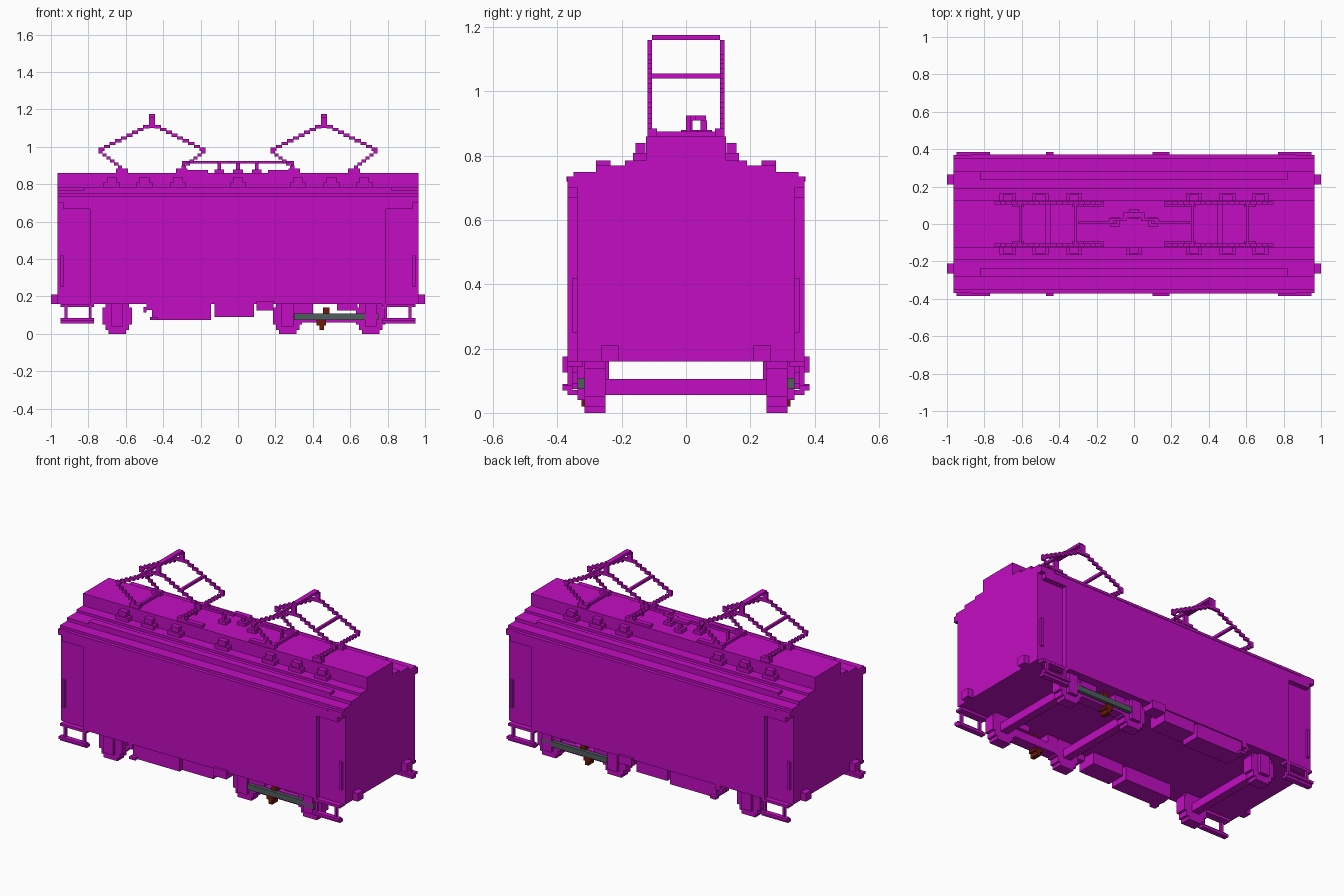
import bpy
import bmesh
from mathutils import Vector

cube = bpy.data.objects.get("Cube")
if cube:
    bpy.data.objects.remove(cube)

# Main levels and half-sizes
BLOCK = 1 / 64
FLOOR, EAVES, HOOD = .16, .7, .86
END, SIDE, DOOR = .965, .368, .79
RECESS = SIDE - 2 * BLOCK
STEP_EDGE = SIDE + BLOCK
WHEEL_IN, WHEEL_OUT = .25, .315


def material(name, rgb):
    mat = bpy.data.materials.new(name)
    mat.use_nodes = True
    colour = (*rgb, 1)
    mat.diffuse_color = colour
    mat.node_tree.nodes["Principled BSDF"].inputs["Base Color"].default_value = colour
    return mat


MAGENTA = material("magenta", (.54, .004, .54))
GREY = material("slate grey", (.08, .11, .11))
RED = material("rust red", (.17, .01, .004))


def span(half):
    return (-half, half)


def around(centre, half):
    return (centre - half, centre + half)


def up(low, size=BLOCK):
    return (low, low + size)


def down(high, size=BLOCK):
    return (high - size, high)


def build(name, parts, mirror="", mat=MAGENTA):
    """Join boxes, each given by its x, y and z ranges, mirrored on the named axes."""
    bm = bmesh.new()
    x_signs = (1, -1) if "x" in mirror else (1,)
    y_signs = (1, -1) if "y" in mirror else (1,)
    for ranges in parts:
        low, high = (Vector(corner) for corner in zip(*ranges))
        for x_sign in x_signs:
            for y_sign in y_signs:
                flip = Vector((x_sign, y_sign, 1))
                for vert in bmesh.ops.create_cube(bm, size=1)["verts"]:
                    vert.co = (low + high) / 2 * flip + vert.co * (high - low)
    mesh = bpy.data.meshes.new(name)
    bm.to_mesh(mesh)
    bm.free()
    mesh.materials.append(mat)
    obj = bpy.data.objects.new(name, mesh)
    bpy.context.collection.objects.link(obj)


def staircase(start, finish, y_range):
    """Row of blocks stepping from start to finish in the xz plane."""
    start, finish = Vector(start), Vector(finish)
    count = round(abs(finish.y - start.y) / BLOCK)
    pitch = (finish - start) / count
    parts = []
    for index in range(count):
        spot = start + pitch * (index + .5)
        parts.append((around(spot.x, abs(pitch.x) * .55), y_range, around(spot.y, BLOCK * .55)))
    return parts


# Body walls with recessed corner doorways
walls = (FLOOR, EAVES)
build("body", [(span(DOOR), span(SIDE), walls)])
build("cab_end", [((DOOR, END), span(RECESS), walls)], "x")
build("door_header", [((DOOR, END - 2 * BLOCK), (RECESS, SIDE), down(EAVES, 2 * BLOCK))], "xy")
build("door_handrail", [(down(END - BLOCK), up(RECESS), (.25, .42))], "xy")
build("buffer", [((END, 1), (.21, .265), up(FLOOR, .05))], "xy")

# Roof stacked in narrowing slabs, the last being the raised hood
slabs = []
bottom = EAVES
for half_width, top in ((SIDE, .735), (.35, .75), (.28, .77), (.19, .785), (.125, HOOD)):
    slabs.append((span(END), span(half_width), (bottom, top)))
    bottom = top
build("roof", slabs)
DECK = slabs[-1][2][0]
build("roof_rail", [(span(.82), (.235, .28), down(DECK))], "y")
build("side_gutter", [(span(.87), up(SIDE, .004), (.72, .735))], "y")

# Boarding steps hung below the doorways
tread = (.77, .95)
hangers = [(around(x, BLOCK / 2), down(SIDE), (.07, FLOOR)) for x in (.79, .92)]
build("boarding_step", hangers + [
    (tread, down(STEP_EDGE, 2 * BLOCK), up(.07)),
    (tread, (RECESS, SIDE), up(.055)),
    (tread, down(SIDE, 3 * BLOCK), down(FLOOR)),
], "xy")

# Stepped round wheels with axle boxes and axles
WHEELS = (-.645, .265, .71)
wheels, axle_boxes, axles = [], [], []
for centre in WHEELS:
    for radius, z_range in ((3, (0, .02)), (4, (.02, .05)), (5, (.05, .14)), (4, (.14, FLOOR))):
        wheels.append((around(centre, radius * BLOCK), (WHEEL_IN, WHEEL_OUT), z_range))
    axle_boxes.append((around(centre, 2 * BLOCK), (WHEEL_OUT, RECESS), (.04, FLOOR)))
    axles.append((around(centre, .025), span(WHEEL_IN), (.055, .105)))
build("wheels", wheels, "y")
build("axle_boxes", axle_boxes, "y")
build("axles", axles)

# Bogie frame, its side beam and brake spring
frame = (WHEEL_IN, WHEEL_OUT)
build("bogie_frame", [
    (WHEELS[1:], frame, (.06, .11)),
    ((.33, .4), frame, (.11, FLOOR)),
    ((.53, .64), frame, (.125, FLOOR)),
], "y")
build("bogie_beam", [((.3, .75), (WHEEL_OUT, RECESS), (.075, .108))], "y", GREY)
spring = (.27, .325)
build("brake_spring", [
    ((.42, .47), spring, (.045, .075)),
    ((.435, .46), spring, (.02, .045)),
    ((.455, .49), spring, (.11, .14)),
], "y", RED)

# Equipment boxes under the floor
case = (.24, .36)
build("equipment_boxes", [
    ((-.46, -.145), case, (.075, FLOOR)),
    ((-.125, .085), case, (.09, FLOOR)),
    ((.1, .19), (.3, STEP_EDGE), (.125, .175)),
], "y")
build("equipment_brackets", [
    ((-.47, -.43), (.35, STEP_EDGE), up(.075)),
    (up(-.49, 2 * BLOCK), down(SIDE, 2 * BLOCK), down(FLOOR, 2 * BLOCK)),
    (down(-.49), down(SIDE, 2 * BLOCK), down(FLOOR - BLOCK, 2 * BLOCK)),
], "y")


# Roof insulators along both sides of the hood
def insulator(x, y):
    return [(around(x, .043), around(y, .023), up(DECK, .024)),
            (around(x, .026), around(y, BLOCK), up(DECK, .055))]


row = [part for x in (.32, .5, .675) for part in insulator(x, .142)]
build("roof_insulators", row, "xy")
build("centre_insulator", insulator(0, -.142))

# Power bar on posts along the roof centre
bar_z = up(.91)
build("power_bar", [
    ((.11, .3), up(0), bar_z),
    ((.04, .13), up(BLOCK), bar_z),
    ((0, .055), up(2 * BLOCK, 2 * BLOCK), bar_z),
    (down(.3), up(0), (HOOD, bar_z[0])),
], "x")
posts = []
for x, y in ((-.1, .01), (0, .055), (.1, .01)):
    posts.append((around(x, .026), around(y, .026), up(HOOD, .02)))
    posts.append((around(x, .01), around(y, .01), (HOOD, bar_z[0])))
build("power_bar_posts", posts)

# Folding current collectors: stepped diamond arms, cross bars and contact head
ARM_Y = (.105, .12)
inside = span(ARM_Y[0])
for label, facing in (("right", -1), ("left", 1)):
    centre = facing * .46
    arms, bars = [], []
    for way in (-1, 1):
        elbow = (centre + way * .285, .98)
        foot = centre + way * FLOOR
        arms += staircase((centre + way * BLOCK, 1.115), elbow, ARM_Y)
        arms += staircase(elbow, (foot, .885), ARM_Y)
        arms.append((around(foot, 2 * BLOCK), (.09, .12), up(HOOD, .025)))
        rung = around(centre + way * .148, BLOCK / 2)
        bars += [(rung, inside, up(1.04)), (rung, inside, up(HOOD))]
    head = around(centre, BLOCK)
    arms.append((head, ARM_Y, (1.1, FLOOR + 1)))
    bars.append((head, inside, up(FLOOR + 1)))
    build(label + "_collector_arms", arms, "y")
    build(label + "_collector_bars", bars)
    base = around(facing * .23, .07)
    build(label + "_collector_base", [(base, (.09, .12), up(HOOD))], "y")
